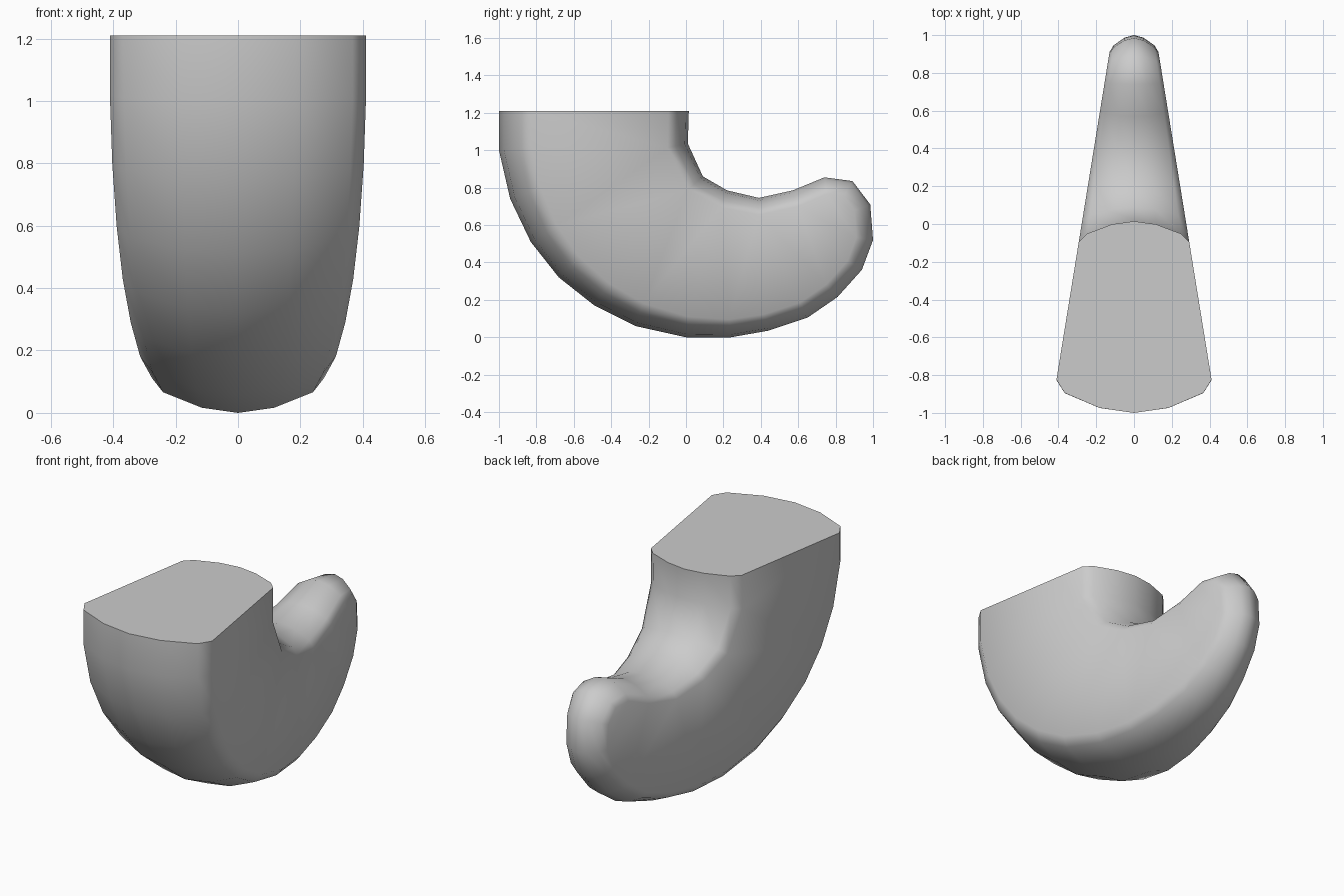
import bpy, bmesh, math
from mathutils import Vector

if "Cube" in bpy.data.objects:
    bpy.data.objects.remove(bpy.data.objects["Cube"])

# Centre-line outline in (y, z): front edge, belly, tip, inner curve, neck
outline = [(-1, 1.21), (-1, 1.0), (-.94, .74), (-.83, .51), (-.68, .32),
           (-.49, .17), (-.27, .06), (0, 0), (.24, 0), (.44, .035),
           (.65, .105), (.81, .215), (.94, .36), (1, .52), (.985, .71),
           (.89, .835), (.74, .855), (.57, .785), (.39, .745), (.22, .785),
           (.09, .86), (.01, 1.035), (.015, 1.21)]
# Rounded rim cross-section: (fraction of half width, fraction of inset)
rim = [(0, 0), (.42, .15), (.87, .6), (1, 1)]


def half_width(y):
    return .277 - .162 * y


def inward(i):
    if i in (0, len(outline) - 1):
        return Vector((1 if i == 0 else -1, 0))
    a, p, b = (Vector(outline[j]) for j in (i - 1, i, i + 1))
    t = ((p - a).normalized() + (b - p).normalized()).normalized()
    return Vector((-t.y, t.x))


def ring(bm, side, f, d):
    verts = []
    for i, (y, z) in enumerate(outline):
        depth = max(.09, .4 * half_width(y)) * d
        p = Vector((y, z)) + inward(i) * depth
        verts.append(bm.verts.new((side * f * half_width(p.x), p.x, p.y)))
    return verts


bm = bmesh.new()

# Rings from left side panel across the ridge to the right side panel
rings = [ring(bm, -1, f, d) for f, d in reversed(rim)]
rings += [ring(bm, 1, f, d) for f, d in rim[1:]]
for a, b in zip(rings, rings[1:]):
    for i in range(len(outline) - 1):
        bm.faces.new((a[i], a[i + 1], b[i + 1], b[i]))

# Flat tapered side panels and flat top
bm.faces.new(rings[0])
bm.faces.new(rings[-1])
bm.faces.new([r[0] for r in rings] + [r[-1] for r in reversed(rings)])
bmesh.ops.recalc_face_normals(bm, faces=bm.faces)
bmesh.ops.triangulate(bm, faces=[f for f in bm.faces if len(f.verts) > 4])

mesh = bpy.data.meshes.new("hook_body")
bm.to_mesh(mesh)
bm.free()
body = bpy.data.objects.new("hook_body", mesh)
bpy.context.collection.objects.link(body)
bpy.context.view_layer.objects.active = body
body.select_set(True)
bpy.ops.object.shade_smooth_by_angle(angle=math.radians(60))
